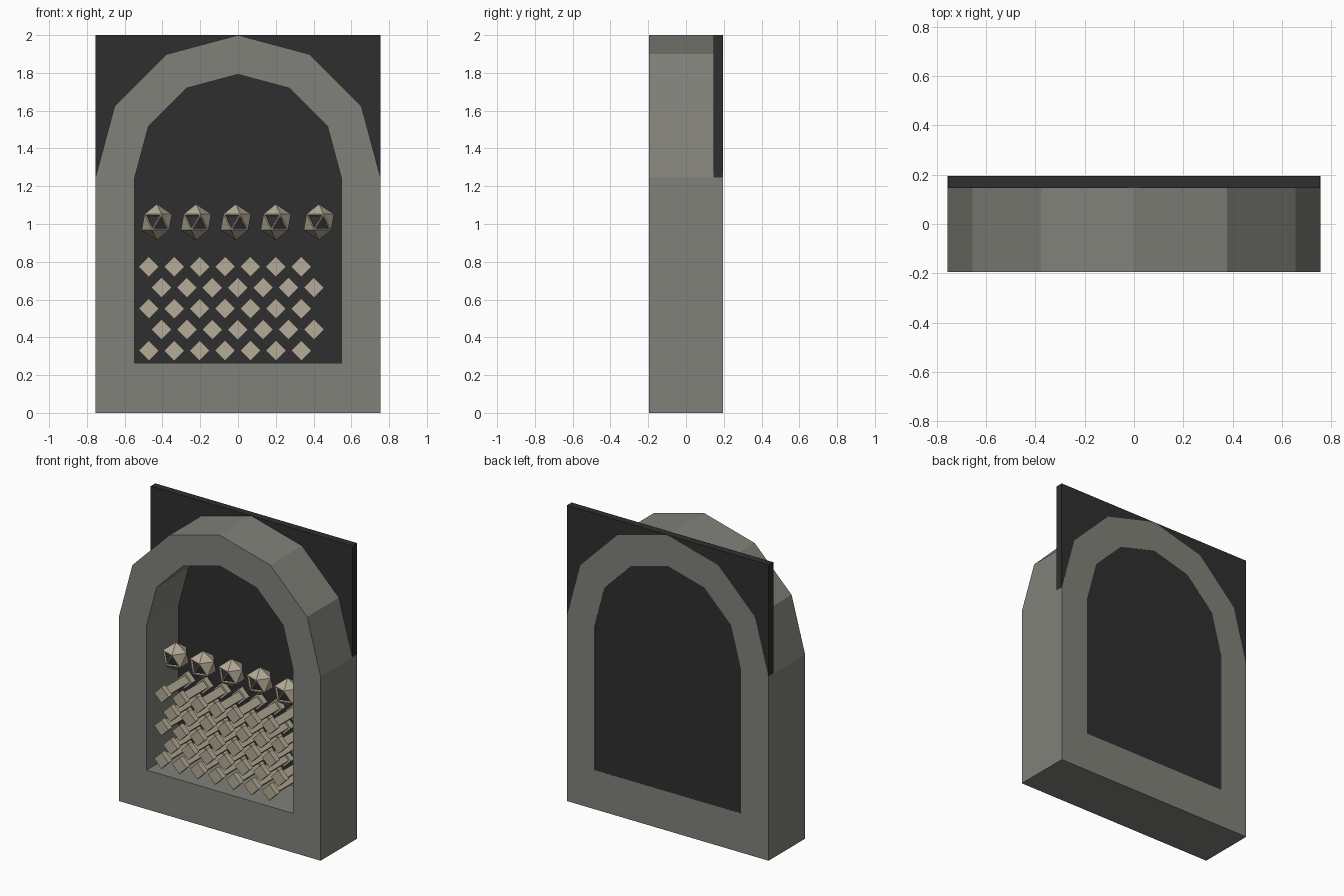
import bpy, bmesh, math
from mathutils import Matrix, Vector

if "Cube" in bpy.data.objects:
    bpy.data.objects.remove(bpy.data.objects["Cube"])


def material(name, rgb):
    m = bpy.data.materials.new(name)
    m.diffuse_color = (*rgb, 1)
    m.use_nodes = True
    m.node_tree.nodes["Principled BSDF"].inputs["Base Color"].default_value = m.diffuse_color
    return m


STONE = material("grey stone", (0.22, 0.22, 0.195))
DARK = material("dark recess", (0.028, 0.028, 0.028))
BONE = material("old bone", (0.46, 0.41, 0.31))


def finish(name, bm, *mats):
    bmesh.ops.recalc_face_normals(bm, faces=bm.faces)
    me = bpy.data.meshes.new(name)
    bm.to_mesh(me)
    bm.free()
    for m in mats:
        me.materials.append(m)
    ob = bpy.data.objects.new(name, me)
    bpy.context.collection.objects.link(ob)
    return ob


def arch(r, bottom, spring=1.245):
    # six-segment round arch standing on straight jambs
    pts = [(-r, bottom), (r, bottom)]
    for i in range(7):
        a = math.radians(30 * i)
        pts.append((r * math.cos(a), spring + r * math.sin(a)))
    return pts


# Stone arch frame: ring between two arch profiles, extruded in depth
bm = bmesh.new()
loops = [[bm.verts.new((x, y, z)) for x, z in prof]
         for prof, y in ((arch(0.755, 0), -0.195), (arch(0.547, 0.265), -0.195),
                         (arch(0.547, 0.265), 0.195), (arch(0.755, 0), 0.195))]
n = len(loops[0])
for k in range(4):
    a, b = loops[k], loops[(k + 1) % 4]
    for i in range(n):
        j = (i + 1) % n
        bm.faces.new((a[i], a[j], b[j], b[i]))
finish("arch_frame", bm, STONE)

# Dark back panel, a hair inside the frame's back and sides
bm = bmesh.new()
bmesh.ops.create_cube(bm, size=1, matrix=Matrix.Translation((0, 0.1695, 1.1325))
                      @ Matrix.Diagonal((1.509, 0.049, 1.735, 1)))
finish("back_panel", bm, DARK)


# Stacked long bones: four-sided shaft with a wider knob at each end
def rod(bm, x, z, r, y0, y1):
    m = (Matrix.Translation((x, (y0 + y1) / 2, z))
         @ Matrix.Rotation(math.pi / 2, 4, 'X'))
    bmesh.ops.create_cone(bm, cap_ends=True, segments=4, radius1=r, radius2=r,
                          depth=y1 - y0, matrix=m)


for row in range(5):
    bm = bmesh.new()
    for col in range(7):
        x = -0.472 + 0.1345 * col + (0.067 if row % 2 else 0)
        z = 0.33 + 0.111 * row
        rod(bm, x, z, 0.037, -0.11, 0.11)
        rod(bm, x, z, 0.054, -0.145, -0.105)
        rod(bm, x, z, 0.054, 0.105, 0.145)
    finish(f"bone_row_{row + 1}", bm, BONE)

# Skulls: icosahedra whose two front faces hold sunken dark eye sockets
for i, (x, y) in enumerate([(-0.43, -0.05), (-0.222, -0.055), (-0.012, -0.05),
                            (0.2, -0.05), (0.428, -0.08)]):
    bm = bmesh.new()
    bmesh.ops.create_icosphere(bm, subdivisions=1, radius=0.09)
    bm.normal_update()
    eyes = sorted(bm.faces, key=lambda f: f.calc_center_median().y)[:2]
    bmesh.ops.inset_individual(bm, faces=eyes, thickness=0.011, depth=0)
    bmesh.ops.inset_individual(bm, faces=eyes, thickness=0.002, depth=-0.012)
    for f in eyes:
        f.material_index = 1
    bmesh.ops.transform(bm, verts=bm.verts, matrix=Matrix.Translation((x, y, 1.01))
                        @ Matrix.Diagonal((1, 1, 1.06, 1)))
    finish(f"skull_{i + 1}", bm, BONE, DARK)
